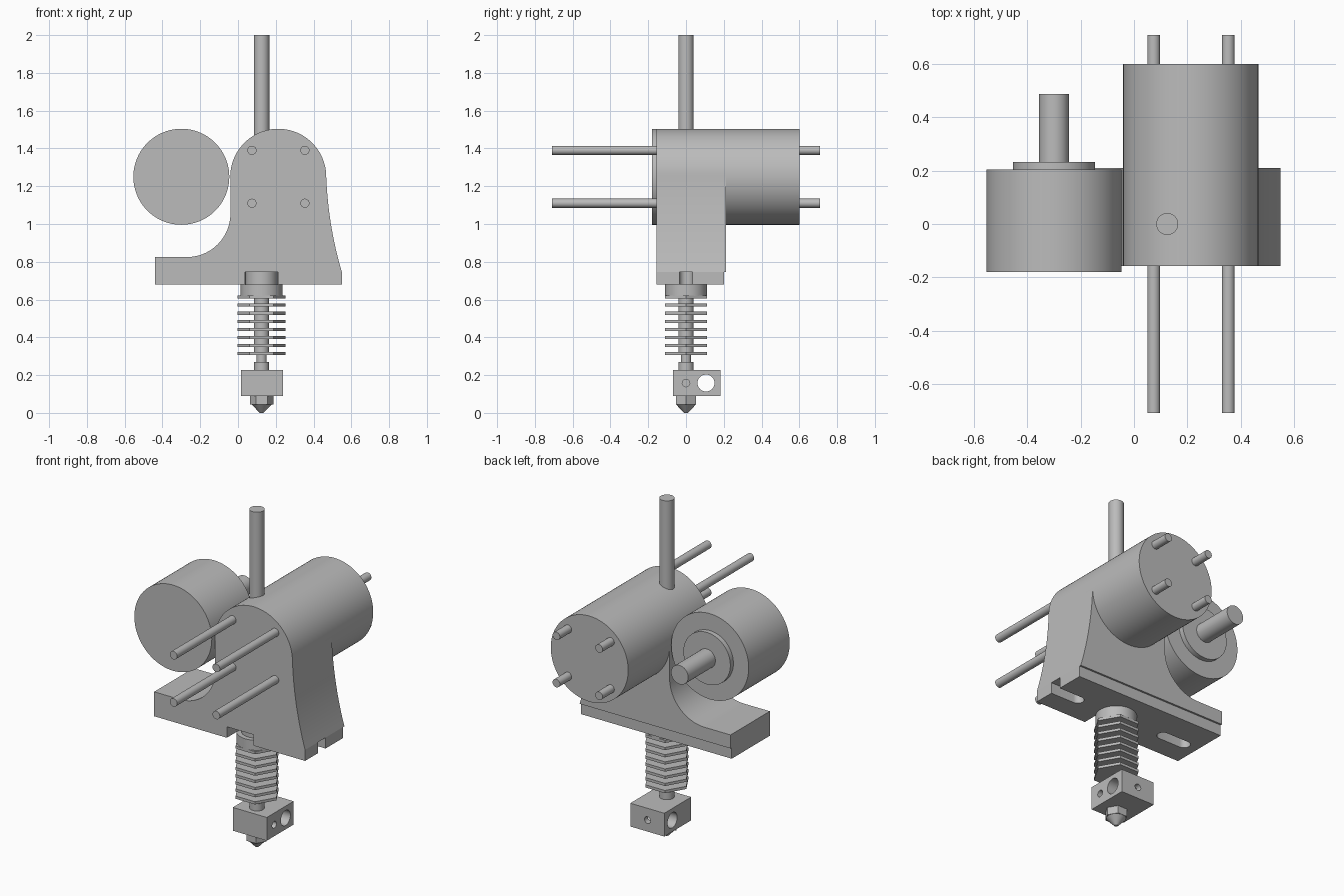
import bpy, bmesh
from math import sin, cos, pi, radians

if "Cube" in bpy.data.objects:
    bpy.data.objects.remove(bpy.data.objects["Cube"])

grey = bpy.data.materials.new("plain_grey")
grey.diffuse_color = (0.5, 0.5, 0.5, 1)
grey.use_nodes = True
grey.node_tree.nodes["Principled BSDF"].inputs["Base Color"].default_value = grey.diffuse_color


def arc(cx, cy, r, a0, a1, n):
    """Points on an arc, angles in degrees, both ends included."""
    return [(cx + r * cos(radians(a0 + (a1 - a0) * i / n)),
             cy + r * sin(radians(a0 + (a1 - a0) * i / n))) for i in range(n + 1)]


def ring(cx, cy, r, n=64):
    return arc(cx, cy, r, 0, 360, n)[:-1]


def finish(name, bm):
    bmesh.ops.recalc_face_normals(bm, faces=bm.faces)
    me = bpy.data.meshes.new(name)
    bm.to_mesh(me)
    bm.free()
    me.materials.append(grey)
    ob = bpy.data.objects.new(name, me)
    bpy.context.collection.objects.link(ob)
    return ob


def prism(name, pts, axis, a, b):
    """Extrude a closed 2D profile along an axis from a to b."""
    place = {'x': lambda u, v, w: (w, u, v),
             'y': lambda u, v, w: (u, w, v),
             'z': lambda u, v, w: (u, v, w)}[axis]
    bm = bmesh.new()
    lo = [bm.verts.new(place(u, v, a)) for u, v in pts]
    hi = [bm.verts.new(place(u, v, b)) for u, v in pts]
    bm.faces.new(lo)
    bm.faces.new(hi)
    for i in range(len(pts)):
        j = (i + 1) % len(pts)
        bm.faces.new((lo[i], lo[j], hi[j], hi[i]))
    return finish(name, bm)


def lathe(name, cx, cy, prof, n=48):
    """Turn an (r, z) profile around a vertical axis, with capped ends."""
    bm = bmesh.new()
    rings = [[bm.verts.new((x, y, z)) for x, y in ring(cx, cy, r, n)] for r, z in prof]
    for p, q in zip(rings, rings[1:]):
        for i in range(n):
            j = (i + 1) % n
            bm.faces.new((p[i], p[j], q[j], q[i]))
    bm.faces.new(rings[0])
    bm.faces.new(rings[-1])
    return finish(name, bm)


def cut(ob, cutters):
    """Subtract the cutters, bake the result and remove them."""
    for c in cutters:
        m = ob.modifiers.new("cut", 'BOOLEAN')
        m.operation, m.solver, m.object = 'DIFFERENCE', 'EXACT', c
    dg = bpy.context.evaluated_depsgraph_get()
    me = bpy.data.meshes.new_from_object(ob.evaluated_get(dg))
    ob.modifiers.clear()
    ob.data = me
    for c in cutters:
        bpy.data.objects.remove(c)


def slot(x0, x1, r):
    """Rounded slot outline along x, centred on y = 0."""
    return arc(x1 - r, 0, r, -90, 90, 16) + arc(x0 + r, 0, r, 90, 270, 16)


HX = 0.125            # hot end axis
MX, MZ, MR = 0.213, 1.25, 0.254   # main motor axis and radius

# bracket body: foot, concave sweep, rounded head, flared right side
profile = [(-0.44, 0.745), (-0.44, 0.825)]
profile += arc(-0.27, 1.055, 0.23, -90, 0, 20)
profile += arc(MX, MZ, MR, 180, 0, 48)
P = [(0.467, 1.25), (0.475, 1.05), (0.51, 0.88), (0.55, 0.745)]
for i in range(1, 15):
    t = i / 14
    w = ((1 - t) ** 3, 3 * t * (1 - t) ** 2, 3 * t * t * (1 - t), t ** 3)
    profile.append(tuple(sum(k * p[a] for k, p in zip(w, P)) for a in (0, 1)))
prism("bracket_body", profile, 'y', -0.157, 0.211)

# bracket base plate with two mounting slots and the front hot end slot
base = prism("bracket_base", [(-0.44, -0.157), (0.55, -0.157), (0.55, 0.2), (-0.44, 0.2)],
             'z', 0.68, 0.745)
front = [(HX - 0.088, -0.3), (HX + 0.088, -0.3)] + arc(HX, 0, 0.088, 0, 180, 24)
cut(base, [prism("slot_left", slot(-0.385, -0.17, 0.035), 'z', 0.6, 0.8),
           prism("slot_right", slot(0.36, 0.7, 0.035), 'z', 0.6, 0.8),
           prism("slot_front", front, 'z', 0.6, 0.8)])

# main motor and its four long bolts
prism("main_motor", ring(MX, MZ, MR, 96), 'y', 0.15, 0.6)
for i, bx in enumerate((0.074, 0.354)):
    for j, bz in enumerate((1.11, 1.39)):
        prism(f"bolt_{i}{j}", ring(bx, bz, 0.024, 32), 'y', -0.71, 0.71)

# side motor with boss and shaft
prism("side_motor", ring(-0.3, MZ, MR, 96), 'y', -0.18, 0.204)
prism("side_motor_boss", ring(-0.3, MZ, 0.154), 'y', 0.19, 0.233)
prism("side_motor_shaft", ring(-0.3, MZ, 0.056, 48), 'y', 0.22, 0.488)

# filament
prism("filament", ring(HX, 0, 0.041, 48), 'z', 0.75, 2.0)

# hot end: collar, neck, core and throat in one turned part
lathe("hot_end_core", HX, 0, [(0.04, 0.22), (0.04, 0.27), (0.027, 0.27), (0.027, 0.312),
                              (0.04, 0.312), (0.04, 0.618), (0.111, 0.618), (0.111, 0.68),
                              (0.084, 0.68), (0.084, 0.745)])

# hexagonal cooling fins
for i in range(8):
    z = 0.315 + i * 0.0425
    prism(f"cooling_fin_{i}", ring(HX, 0, 0.127, 6), 'z', z - 0.008, z + 0.008)

# heater block with cartridge, sensor and screw holes
block = prism("heater_block", [(0.015, -0.07), (0.238, -0.07), (0.238, 0.182), (0.015, 0.182)],
              'z', 0.09, 0.228)
cut(block, [prism("hole_heater", ring(0.106, 0.158, 0.045, 40), 'x', -0.2, 0.5),
            prism("hole_sensor", ring(0, 0.158, 0.02, 24), 'x', 0.165, 0.5),
            prism("hole_screw", ring(HX, 0.158, 0.02, 24), 'y', 0.106, 0.4)])

# nozzle: hexagon and cone tip
prism("nozzle_hex", ring(HX, 0, 0.062, 6), 'z', 0.045, 0.095)
lathe("nozzle_tip", HX, 0, [(0.01, 0), (0.053, 0.045), (0.053, 0.05)])

# smooth round surfaces, keep edges sharp
bpy.ops.object.select_all(action='SELECT')
bpy.context.view_layer.objects.active = base
bpy.ops.object.shade_smooth_by_angle(angle=radians(30))
